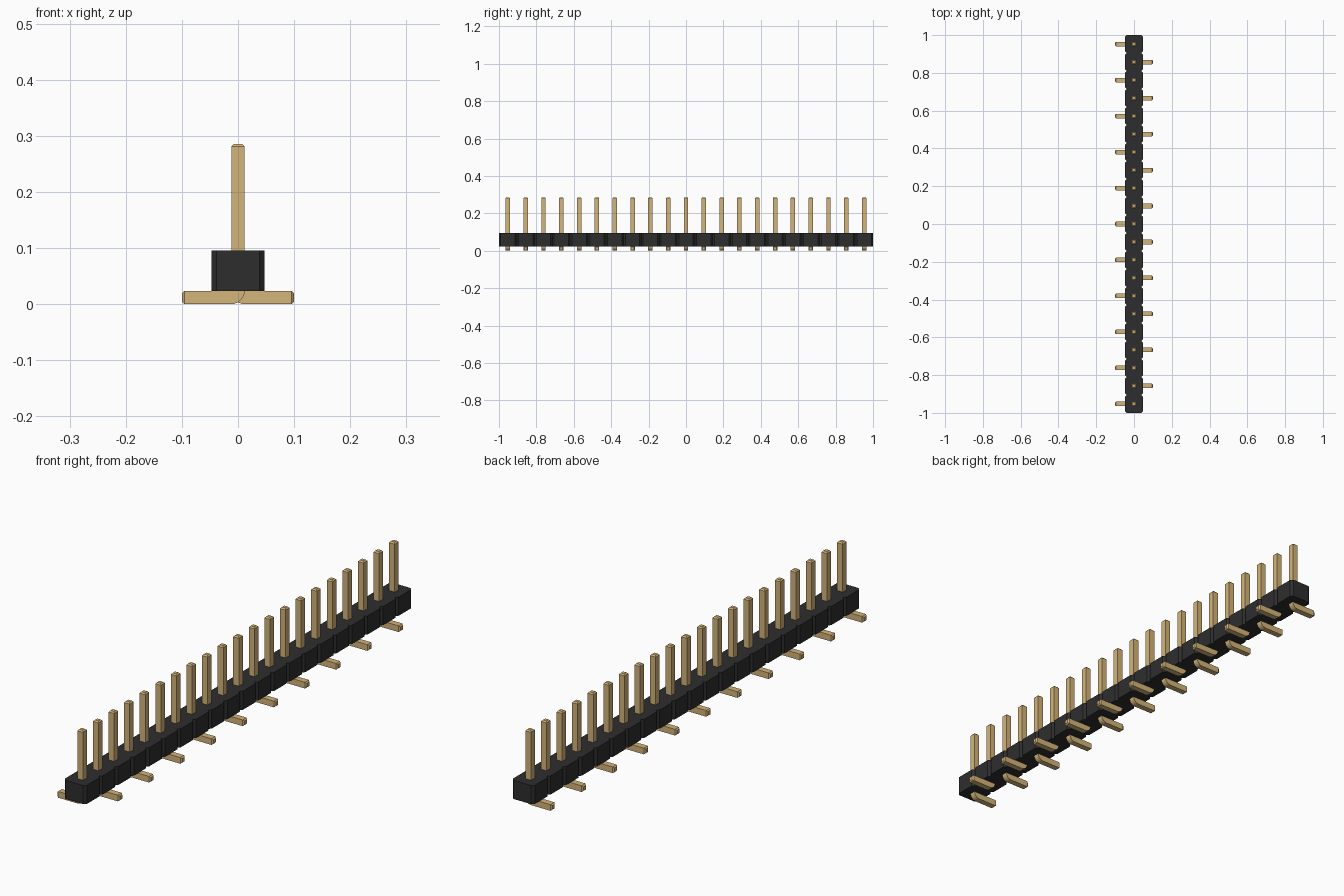
import bpy, bmesh, math
from mathutils import Vector

if "Cube" in bpy.data.objects:
    bpy.data.objects.remove(bpy.data.objects["Cube"], do_unlink=True)

COUNT = 21
PITCH = 2.0 / COUNT
HALF_W = 0.0475            # housing half width
CHAMFER = 0.0095
Z_LOW, Z_HIGH = 0.024, 0.096
PIN = 0.012                # pin half thickness
PIN_TOP, FOOT_END = 0.286, 0.1
TIP = 0.005                # length of tapered ends


def make_material(name, rgb):
    mat = bpy.data.materials.new(name)
    mat.use_nodes = True
    color = (*rgb, 1.0)
    mat.diffuse_color = color
    bsdf = mat.node_tree.nodes["Principled BSDF"]
    bsdf.inputs["Base Color"].default_value = color
    bsdf.inputs["Roughness"].default_value = 0.6
    return mat


def add_object(name, bm, mat):
    bmesh.ops.recalc_face_normals(bm, faces=bm.faces)
    mesh = bpy.data.meshes.new(name)
    bm.to_mesh(mesh)
    bm.free()
    mesh.materials.append(mat)
    obj = bpy.data.objects.new(name, mesh)
    bpy.context.collection.objects.link(obj)
    return obj


black = make_material("black plastic", (0.028, 0.027, 0.027))
gold = make_material("gold metal", (0.658, 0.462, 0.195))

# Housing: notched outline, one chamfered cell per pin, extruded upward
side = []
for i in range(COUNT):
    y = -1.0 + i * PITCH
    side += [(HALF_W - CHAMFER, y), (HALF_W, y + CHAMFER), (HALF_W, y + PITCH - CHAMFER)]
side.append((HALF_W - CHAMFER, 1.0))
outline = side + [(-x, y) for x, y in reversed(side)]
bm = bmesh.new()
base = bm.faces.new([bm.verts.new((x, y, Z_LOW)) for x, y in outline])
top = bmesh.ops.extrude_face_region(bm, geom=[base])["geom"]
bmesh.ops.translate(bm, vec=(0, 0, Z_HIGH - Z_LOW),
                    verts=[v for v in top if isinstance(v, bmesh.types.BMVert)])
add_object("housing", bm, black)


def pin_sections():
    """Sections (center, across direction, half size) from tip to foot, foot toward -x."""
    x_dir, z_dir = Vector((1, 0, 0)), Vector((0, 0, -1))
    sections = [(Vector((0, 0, PIN_TOP)), x_dir, PIN * 0.6),
                (Vector((0, 0, PIN_TOP - TIP)), x_dir, PIN)]
    # Bend around the inner corner
    inner = 0.001
    pivot = Vector((-PIN - inner, 0, 2 * PIN + inner))
    for k in range(7):
        a = math.radians(90 * k / 6)
        across = Vector((math.cos(a), 0, -math.sin(a)))
        sections.append((pivot + across * (PIN + inner), across, PIN))
    sections += [(Vector((-FOOT_END + TIP, 0, PIN)), z_dir, PIN),
                 (Vector((-FOOT_END, 0, PIN)), z_dir, PIN * 0.6)]
    return sections


# Pin mesh: square rings bridged along the bent path
bm = bmesh.new()
rings = []
for center, across, half in pin_sections():
    rings.append([bm.verts.new(center + across * (u * half) + Vector((0, v * half, 0)))
                  for u, v in ((-1, -1), (1, -1), (1, 1), (-1, 1))])
for a, b in zip(rings, rings[1:]):
    for j in range(4):
        k = (j + 1) % 4
        bm.faces.new((a[j], a[k], b[k], b[j]))
bm.faces.new(rings[0])
bm.faces.new(rings[-1])
first_pin = add_object("pin_1", bm, gold)

# Row of pins with feet alternating between the two sides
for i in range(COUNT):
    pin = first_pin
    if i:
        pin = bpy.data.objects.new(f"pin_{i + 1}", first_pin.data)
        bpy.context.collection.objects.link(pin)
    pin.location.y = -1.0 + (i + 0.5) * PITCH
    pin.rotation_euler.z = math.pi * (i % 2)
